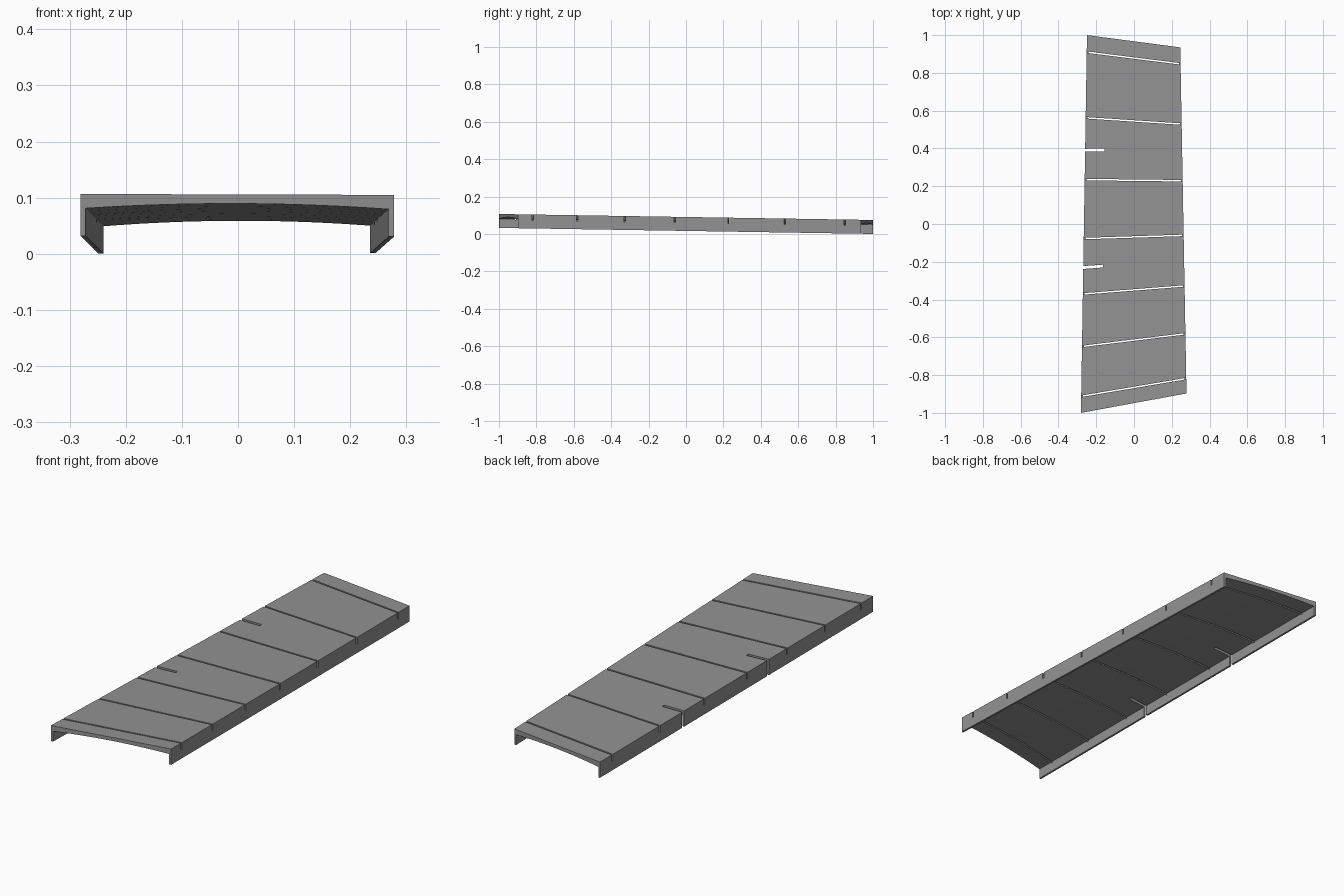
import bpy, bmesh, math
from mathutils import Vector

if "Cube" in bpy.data.objects:
    bpy.data.objects.remove(bpy.data.objects["Cube"])

SLOPE = -0.016           # deck drops toward the back
HEIGHT = 0.0745          # full depth of the channel
FLANGE = 0.0095          # side wall thickness
EDGE_DEPTH, MID_DEPTH = 0.0255, 0.0163   # deck thickness at sides and centre
ARCH_STEPS = 24

grey = bpy.data.materials.new("grey")
grey.diffuse_color = (0.29, 0.29, 0.29, 1)
grey.use_nodes = True
grey.node_tree.nodes["Principled BSDF"].inputs["Base Color"].default_value = grey.diffuse_color


def top_z(y):
    return 0.0905 + SLOPE * y


def make_object(name, bm):
    bmesh.ops.recalc_face_normals(bm, faces=bm.faces)
    mesh = bpy.data.meshes.new(name)
    bm.to_mesh(mesh)
    bm.free()
    mesh.materials.append(grey)
    obj = bpy.data.objects.new(name, mesh)
    bpy.context.collection.objects.link(obj)
    return obj


def end_profile(left, right):
    """Channel cross-section with an arched underside, between two plan corners."""
    left, right = Vector(left), Vector(right)
    inset = FLANGE / (right.x - left.x)
    pts = [(0, 0), (0, HEIGHT), (inset, HEIGHT)]
    for i in range(ARCH_STEPS + 1):
        s = i / ARCH_STEPS
        u = 2 * s - 1
        pts.append((inset + (1 - 2 * inset) * s,
                    MID_DEPTH + (EDGE_DEPTH - MID_DEPTH) * u * u))
    pts += [(1 - inset, HEIGHT), (1, HEIGHT), (1, 0)]
    out = []
    for t, depth in pts:
        p = left.lerp(right, t)
        out.append((p.x, p.y, top_z(p.y) - depth))
    return out


# Tapered channel deck, lofted between its slanted ends
bm = bmesh.new()
front = [bm.verts.new(p) for p in end_profile((-0.281, -1.0), (0.278, -0.897))]
back = [bm.verts.new(p) for p in end_profile((-0.249, 1.0), (0.245, 0.935))]
n = len(front)
for i in range(n):
    j = (i + 1) % n
    bm.faces.new((front[i], front[j], back[j], back[i]))
bm.faces.new(front)
bm.faces.new(back[::-1])
deck = make_object("slotted_deck", bm)


def add_slot(bm, x0, y0, x1, y1, width, depth):
    """Slanted cutting box following the top of the deck."""
    rings = []
    for x, y in ((x0, y0), (x1, y1)):
        z = top_z(y)
        rings.append([bm.verts.new((x, y + dy * width / 2, z + dz))
                      for dy, dz in ((-1, 0.02), (1, 0.02), (1, -depth), (-1, -depth))])
    a, b = rings
    for i in range(4):
        j = (i + 1) % 4
        bm.faces.new((a[i], a[j], b[j], b[i]))
    bm.faces.new(a)
    bm.faces.new(b[::-1])


# Cross slits over the full width, and two wide slots through the left wall
bm = bmesh.new()
for yl, yr in ((0.912, 0.845), (0.563, 0.528), (0.235, 0.229), (-0.077, -0.06),
               (-0.37, -0.328), (-0.647, -0.582), (-0.91, -0.82)):
    extra = (yr - yl) * 0.1
    add_slot(bm, -0.32, yl - extra, 0.32, yr + extra, 0.008, 0.031)
add_slot(bm, -0.32, 0.39, -0.155, 0.392, 0.015, 0.15)
add_slot(bm, -0.32, -0.234, -0.165, -0.223, 0.015, 0.15)
cutter = make_object("slot_cutter", bm)
cutter.hide_render = True

# Cut the slots and bake the result
mod = deck.modifiers.new("slots", 'BOOLEAN')
mod.operation = 'DIFFERENCE'
mod.solver = 'EXACT'
mod.object = cutter
bpy.context.view_layer.objects.active = deck
deck.select_set(True)
bpy.ops.object.modifier_apply(modifier="slots")
bpy.data.objects.remove(cutter)
bpy.ops.object.shade_smooth_by_angle(angle=math.radians(20))
